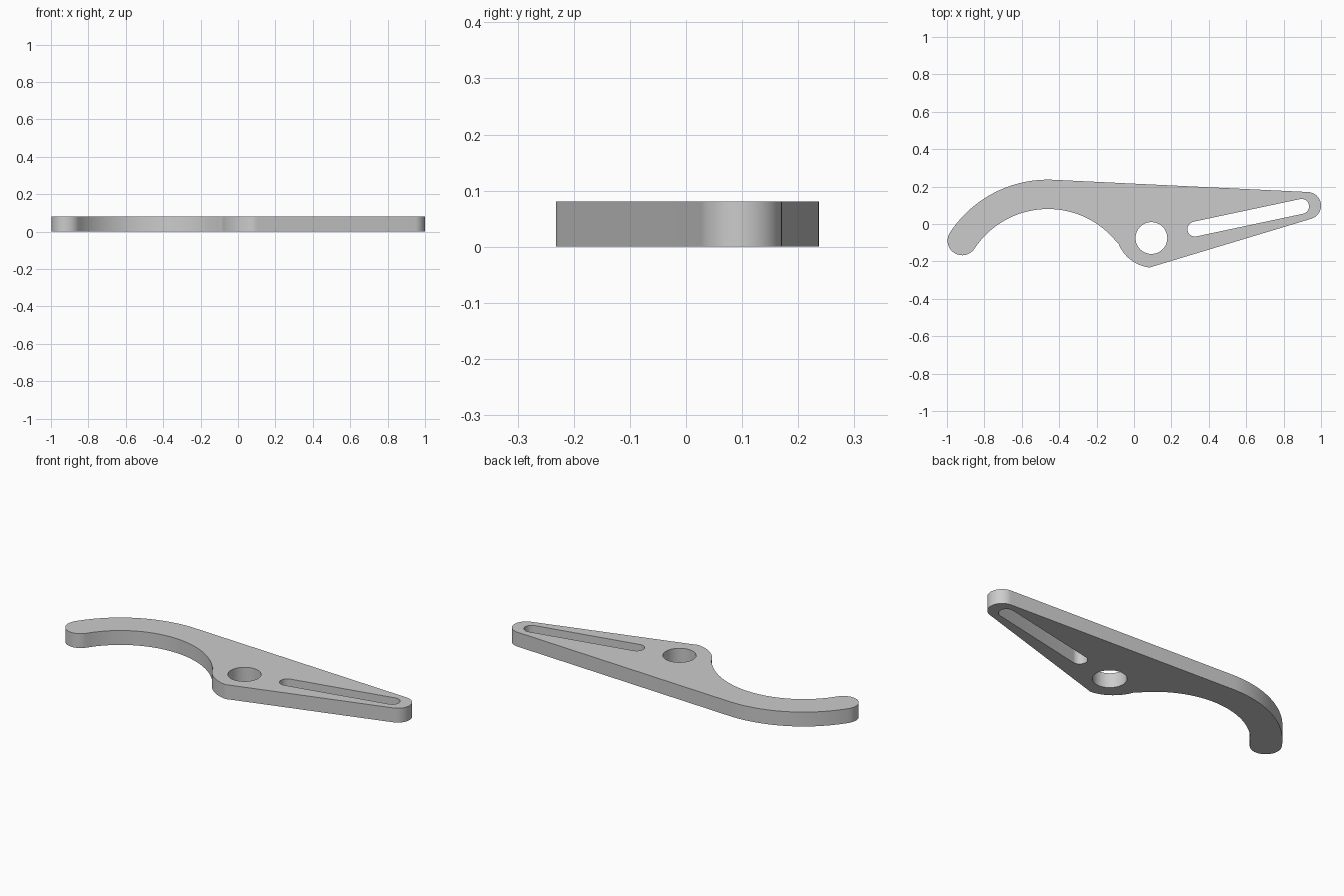
import bpy, bmesh
from math import radians, degrees, atan2, sin, cos
from mathutils import Vector

THICK = 0.081

cube = bpy.data.objects.get("Cube")
if cube:
    bpy.data.objects.remove(cube, do_unlink=True)


def arc(centre, r, a0, a1, n):
    """Points on an arc from angle a0 to a1 in degrees."""
    angles = [radians(a0 + (a1 - a0) * i / n) for i in range(n + 1)]
    return [(centre[0] + r * cos(a), centre[1] + r * sin(a)) for a in angles]


# Outline: hooked arm, pointed lever and pivot boss
hook, r_out, r_in = (-0.46, -0.39), 0.627, 0.47
end_angle = 146.7
cap_r = (r_out - r_in) / 2
cap = arc(hook, r_out - cap_r, end_angle, end_angle, 1)[0]
tip, tip_r = (0.927, 0.098), 0.073
boss, boss_r = (0.107, -0.03), 0.204

outline = arc(tip, tip_r, -73.6, 87.3, 24)                        # lever tip
outline += arc(hook, r_out, 87.3, end_angle, 32)                  # outer arm
outline += arc(cap, cap_r, end_angle, end_angle + 180, 20)[1:-1]  # arm end
outline += arc(hook, r_in, end_angle, 39, 48)                     # inner arm
outline += arc(boss, boss_r, 201, 262, 16)                        # boss side
outline += [(0.092, -0.231), (0.105, -0.226)]                     # boss corner

# Openings: pivot hole and long slot
hole = arc((0.093, -0.075), 0.085, 0, 360, 48)[:-1]
slot_a, slot_b, slot_r = Vector((0.326, -0.027)), Vector((0.896, 0.094)), 0.04
d = slot_b - slot_a
tilt = degrees(atan2(d.y, d.x))
slot = arc(slot_a, slot_r, tilt + 90, tilt + 270, 16)
slot += arc(slot_b, slot_r, tilt - 90, tilt + 90, 16)

# Flat filled curve, extruded into a plate
curve = bpy.data.curves.new("lever_plate", "CURVE")
curve.dimensions = "2D"
curve.fill_mode = "BOTH"
curve.extrude = THICK / 2
for loop in (outline, hole, slot):
    spline = curve.splines.new("POLY")
    spline.points.add(len(loop) - 1)
    for point, (x, y) in zip(spline.points, loop):
        point.co = (x, y, THICK / 2, 1)
    spline.use_cyclic_u = True
plate = bpy.data.objects.new("lever_plate", curve)
bpy.context.collection.objects.link(plate)
bpy.ops.object.select_all(action="DESELECT")
bpy.context.view_layer.objects.active = plate
plate.select_set(True)
bpy.ops.object.convert(target="MESH")
plate = bpy.context.object

# Weld the caps to the walls and stand the plate on the floor
bm = bmesh.new()
bm.from_mesh(plate.data)
bmesh.ops.remove_doubles(bm, verts=bm.verts, dist=0.0005)
bmesh.ops.recalc_face_normals(bm, faces=bm.faces)
low = min(v.co.z for v in bm.verts)
bmesh.ops.translate(bm, verts=bm.verts, vec=(0, 0, -low))
bm.to_mesh(plate.data)
bm.free()
bpy.ops.object.shade_smooth_by_angle(angle=radians(30))

# Plain grey metal
grey = bpy.data.materials.new("plain_grey")
grey.use_nodes = True
colour = (0.6, 0.6, 0.6, 1)
grey.diffuse_color = colour
grey.node_tree.nodes["Principled BSDF"].inputs["Base Color"].default_value = colour
plate.data.materials.clear()
plate.data.materials.append(grey)
